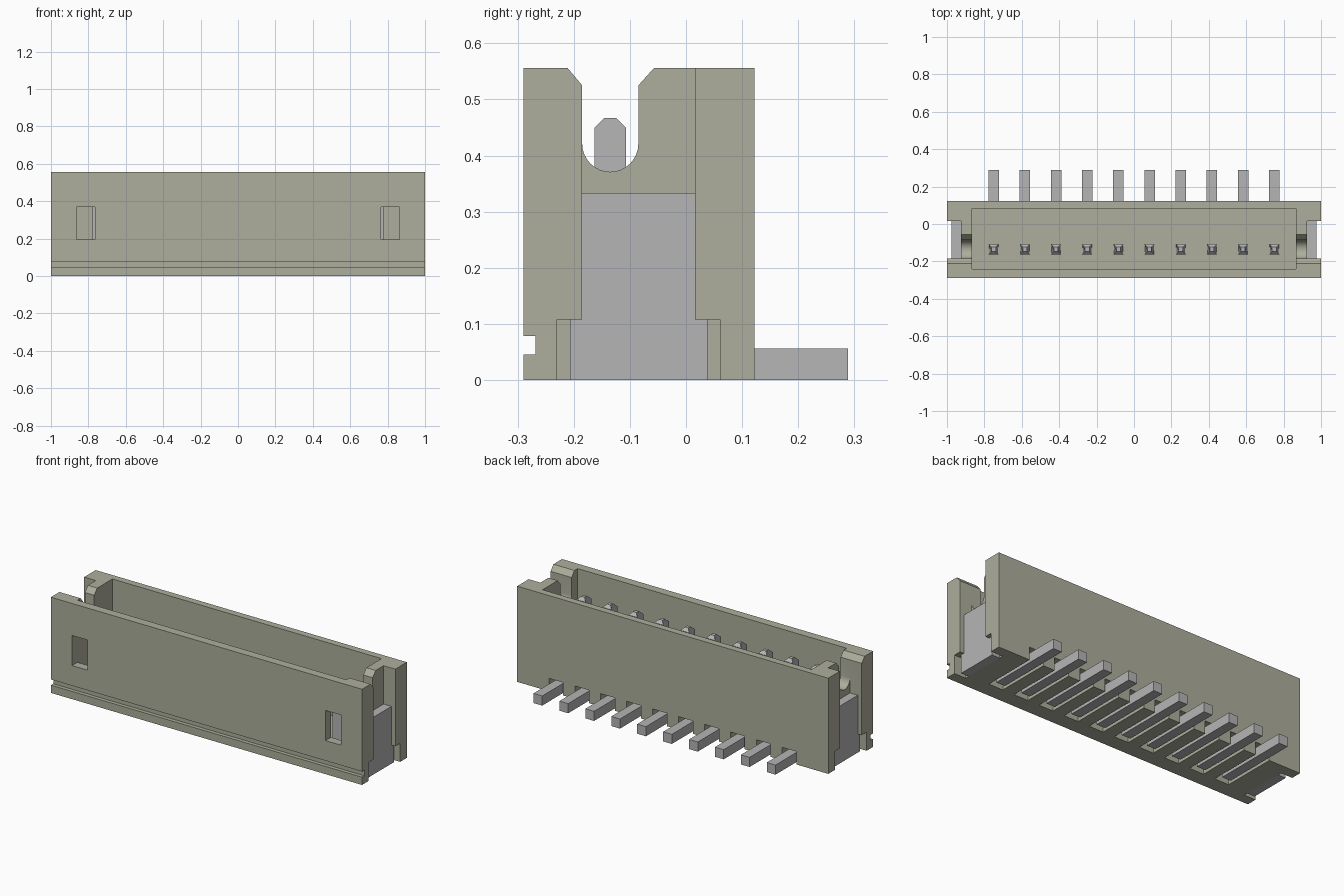
import bpy, bmesh, math

if "Cube" in bpy.data.objects:
    bpy.data.objects.remove(bpy.data.objects["Cube"], do_unlink=True)


def material(name, rgb):
    m = bpy.data.materials.new(name)
    m.use_nodes = True
    m.diffuse_color = (*rgb, 1)
    m.node_tree.nodes["Principled BSDF"].inputs["Base Color"].default_value = (*rgb, 1)
    return m


OLIVE = material("olive plastic", (0.42, 0.425, 0.335))
METAL = material("grey metal", (0.46, 0.46, 0.465))


def prism(name, profile, x0, x1, mat):
    """Extrude a (y, z) outline along x."""
    bm = bmesh.new()
    ends = [[bm.verts.new((x, y, z)) for y, z in profile] for x in (x0, x1)]
    bm.faces.new(ends[0])
    bm.faces.new(ends[1])
    n = len(profile)
    for i in range(n):
        j = (i + 1) % n
        bm.faces.new((ends[0][i], ends[0][j], ends[1][j], ends[1][i]))
    bmesh.ops.recalc_face_normals(bm, faces=bm.faces)
    me = bpy.data.meshes.new(name)
    bm.to_mesh(me)
    bm.free()
    me.materials.append(mat)
    ob = bpy.data.objects.new(name, me)
    bpy.context.collection.objects.link(ob)
    return ob


def box(name, x0, x1, y0, y1, z0, z1, mat=OLIVE):
    return prism(name, [(y0, z0), (y1, z0), (y1, z1), (y0, z1)], min(x0, x1), max(x0, x1), mat)


def cut(target, cutter):
    """Subtract the cutter and discard it."""
    mod = target.modifiers.new("cut", "BOOLEAN")
    mod.operation = "DIFFERENCE"
    mod.solver = "EXACT"
    mod.object = cutter
    cutter.hide_render = True
    bpy.context.view_layer.objects.active = target
    bpy.ops.object.modifier_apply(modifier=mod.name)
    bpy.data.objects.remove(cutter, do_unlink=True)


TOP = 0.556
PINS = [-0.75 + i / 6 for i in range(10)]

# Housing outline with the groove low on the front
housing = prism("housing", [(-0.29, 0), (0.122, 0), (0.122, TOP), (-0.29, TOP),
                            (-0.29, 0.078), (-0.268, 0.078), (-0.268, 0.045), (-0.29, 0.045)],
                -1, 1, OLIVE)

# Open cavity
cut(housing, box("cavity", -0.865, 0.865, -0.24, 0.082, 0.14, 0.7))

# Rounded, chamfered slot outline in the end walls
slot = [(-0.246, 0.6), (-0.211, TOP), (-0.185, 0.525)]
slot += [(-0.135 - 0.05 * math.cos(a), 0.421 - 0.05 * math.sin(a))
         for a in [math.pi * i / 16 for i in range(17)]]
slot += [(-0.085, 0.525), (-0.057, TOP), (-0.017, 0.6)]

for s in (-1, 1):
    # End recess, wider at the foot
    recess = [(-0.185, 0.7), (-0.185, 0.108), (-0.23, 0.108), (-0.23, -0.1),
              (0.061, -0.1), (0.061, 0.108), (0.016, 0.108), (0.016, 0.7)]
    cut(housing, prism("recess", recess, *sorted((s * 0.925, s * 1.1)), OLIVE))
    cut(housing, prism("slot", slot, *sorted((s * 0.84, s * 1.1)), OLIVE))
    # Latch window through the front wall
    cut(housing, box("window", s * 0.765, s * 0.8645, -0.4, -0.2, 0.195, 0.37))

# Channels under the floor for the pin legs
for x in PINS:
    cut(housing, box("channel", x - 0.046, x + 0.046, -0.2, 0.3, -0.1, 0.075))

bpy.ops.object.select_all(action="DESELECT")
housing.select_set(True)
bpy.context.view_layer.objects.active = housing
bpy.ops.object.shade_smooth_by_angle(angle=math.radians(30))

# Bent contact pins: tapered upright plus a flat leg out of the back
for i, x in enumerate(PINS):
    w, t, yc = 0.028, 0.011, -0.135
    pin = prism(f"contact_pin_{i + 1}",
                [(yc - w, 0), (0.289, 0), (0.289, 0.056), (yc + w, 0.056),
                 (yc + w, 0.45), (yc + t, 0.467), (yc - t, 0.467), (yc - w, 0.45)],
                x - w, x + w, METAL)
    for v in pin.data.vertices:
        if v.co.z > 0.46:
            v.co.x = x + math.copysign(t, v.co.x - x)

# Solder tabs in the end recesses
for s, side in ((1, "left"), (-1, "right")):
    tab = [(-0.207, 0), (0.038, 0), (0.038, 0.108), (0.016, 0.108),
           (0.016, 0.333), (-0.185, 0.333), (-0.185, 0.108), (-0.207, 0.108)]
    prism(f"solder_tab_{side}", tab, *sorted((s * 0.92, s * 0.975)), METAL)
